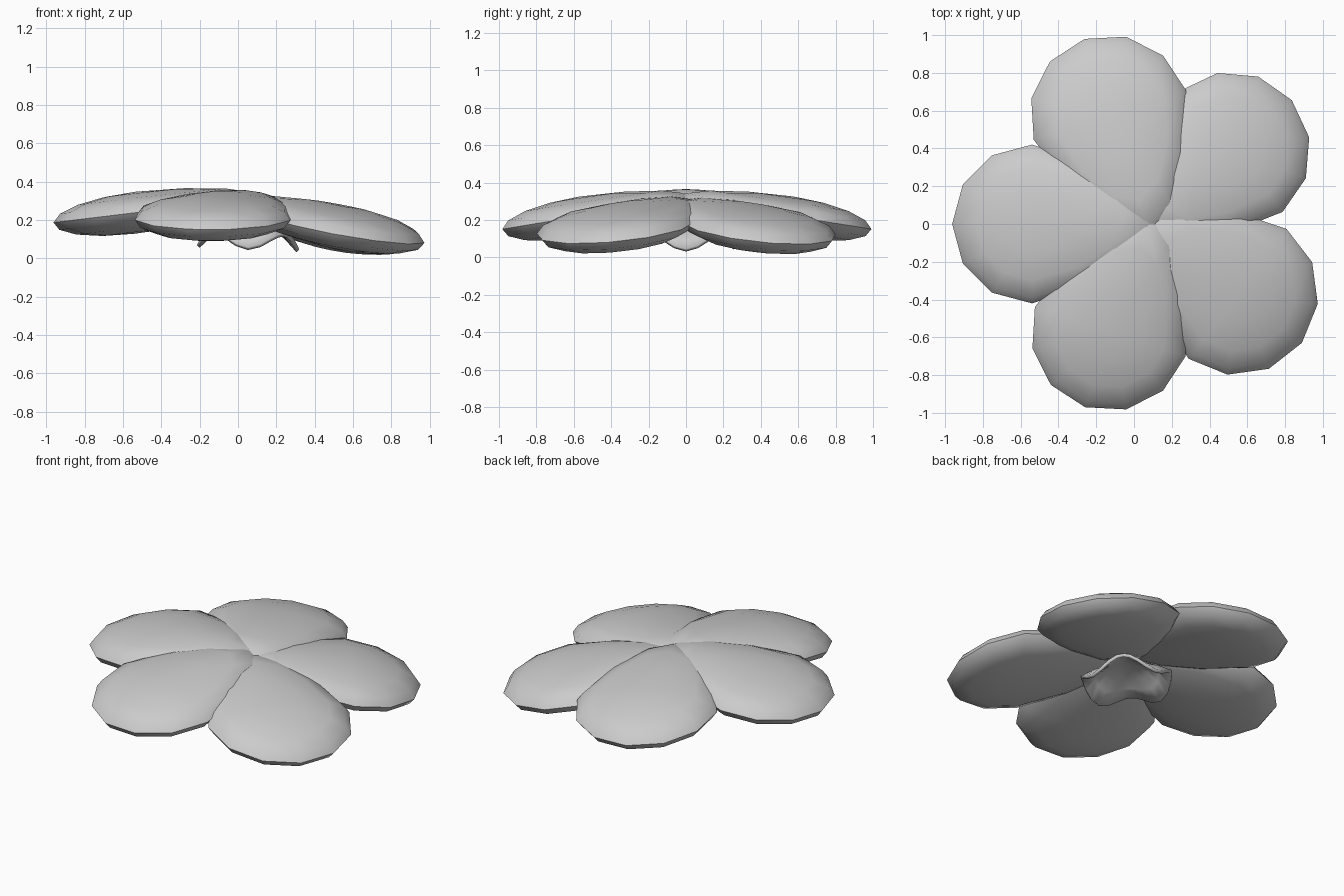
import bpy, bmesh
from math import radians, sin, cos, atan2, hypot
from mathutils import Matrix

if "Cube" in bpy.data.objects:
    bpy.data.objects.remove(bpy.data.objects["Cube"])

# whole flower leans slightly towards +x
LEAN = Matrix.Translation((0.05, 0, 0)) @ Matrix.Rotation(radians(2.6), 4, 'Y')


def finish(name, bm, angle=60):
    bmesh.ops.recalc_face_normals(bm, faces=bm.faces)
    mesh = bpy.data.meshes.new(name)
    bm.to_mesh(mesh)
    bm.free()
    ob = bpy.data.objects.new(name, mesh)
    bpy.context.collection.objects.link(ob)
    bpy.context.view_layer.objects.active = ob
    ob.select_set(True)
    bpy.ops.object.shade_smooth_by_angle(angle=radians(angle))
    ob.select_set(False)
    return ob


def petal(name, angle, drop, size):
    # flattened sphere stretched into an egg, drooping towards its tip
    bm = bmesh.new()
    bmesh.ops.create_uvsphere(bm, u_segments=12, v_segments=8, radius=1)
    for v in bm.verts:
        x, y, z = v.co
        inner = max(0, -x)
        v.co = ((0.6 + x * (0.66 if x < 0 else 0.42)) * size,
                y * 0.42 * (1 - 0.3 * inner) * size,
                0.21 - 0.07 * x + 0.03 * inner + 0.11 * z - drop)
    bm.transform(LEAN @ Matrix.Rotation(radians(angle), 4, 'Z'))
    return finish(name, bm)


# five overlapping petals
petal("petal_left", 180, 0.0, 1.0)
petal("petal_back", 108, 0.003, 1.01)
petal("petal_back_right", 40, 0.034, 1.0)
petal("petal_front_right", -37, 0.028, 1.025)
petal("petal_front", -108, 0.003, 1.0)

# wavy cup under the flower with four drooping lobes
bm = bmesh.new()
bmesh.ops.create_grid(bm, x_segments=8, y_segments=8, size=1)
for v in bm.verts:
    x, y, _ = v.co
    t = max(abs(x), abs(y))
    a = atan2(y, x)
    r = 0.26 * t
    rim = 0.09 - 0.04 * cos(4 * a)
    v.co = (r * cos(a), r * sin(a), 0.2 - (0.2 - rim) * t ** 2)
bm.transform(LEAN)
cup = finish("calyx", bm)
mod = cup.modifiers.new("thickness", 'SOLIDIFY')
mod.thickness = 0.02
mod.offset = 0
